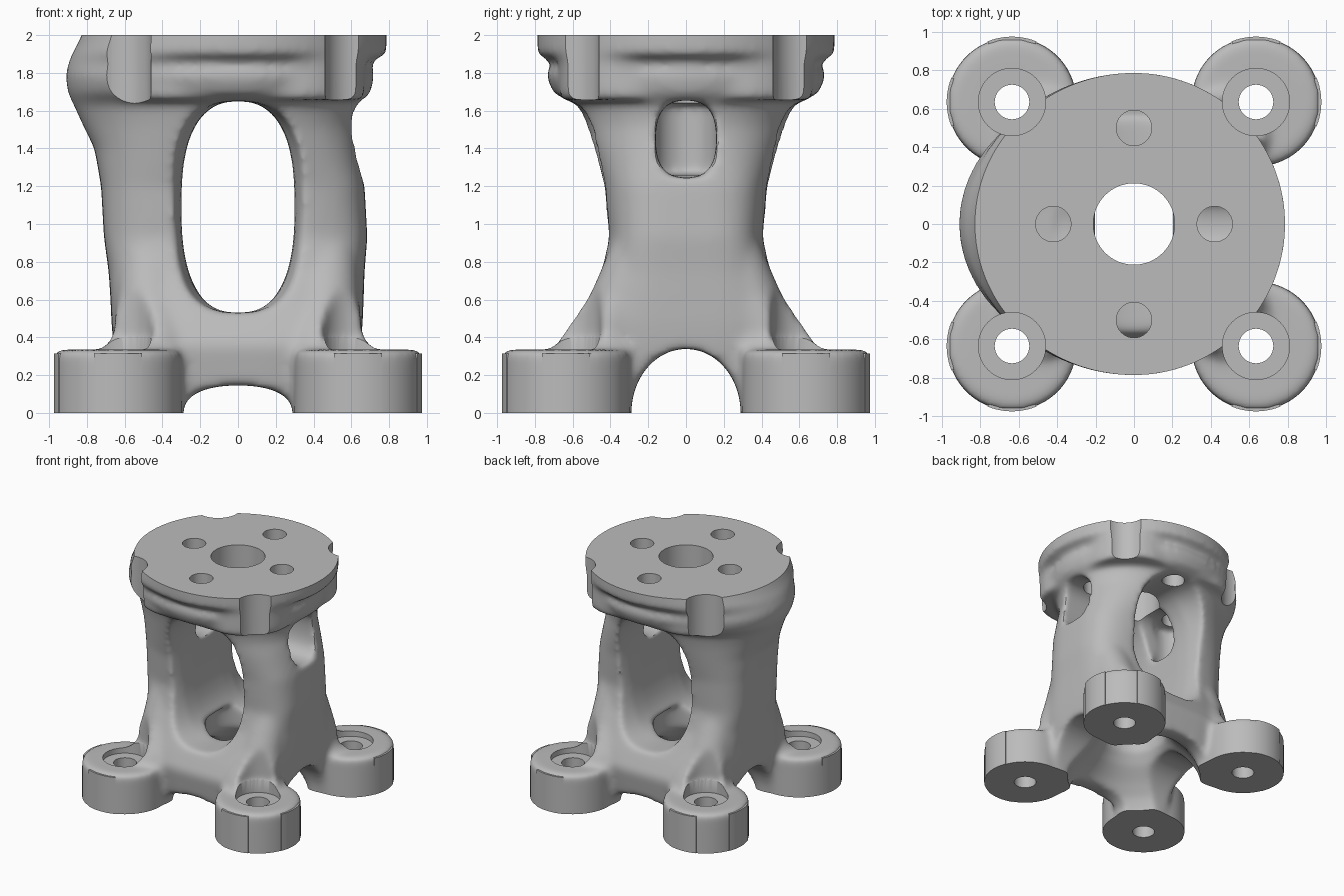
import bpy, bmesh
from math import cos, sin, pi, radians, copysign

old = bpy.data.objects.get("Cube")
if old:
    bpy.data.objects.remove(old)

metal = bpy.data.materials.new("plain grey metal")
metal.use_nodes = True
GREY = (0.5, 0.5, 0.5, 1)
metal.diffuse_color = GREY
metal.node_tree.nodes["Principled BSDF"].inputs["Base Color"].default_value = GREY

FOOT = 0.635
CORNERS = [(sx, sy) for sx in (1, -1) for sy in (1, -1)]


def loft(name, rings):
    """Closed solid through a list of equal-length point rings."""
    bm = bmesh.new()
    loops = [[bm.verts.new(p) for p in ring] for ring in rings]
    count = len(loops[0])
    for a, b in zip(loops, loops[1:]):
        for i in range(count):
            j = (i + 1) % count
            bm.faces.new((a[i], a[j], b[j], b[i]))
    bm.faces.new(loops[0])
    bm.faces.new(loops[-1])
    bmesh.ops.recalc_face_normals(bm, faces=bm.faces)
    mesh = bpy.data.meshes.new(name)
    bm.to_mesh(mesh)
    bm.free()
    ob = bpy.data.objects.new(name, mesh)
    bpy.context.collection.objects.link(ob)
    return ob


def oval(rx, ry, power=2, rx_neg=None, count=64):
    """Superellipse outline, with its own radius on the negative side."""
    pts = []
    for i in range(count):
        c, s = cos(2 * pi * i / count), sin(2 * pi * i / count)
        r = rx if c >= 0 or rx_neg is None else rx_neg
        pts.append((r * copysign(abs(c) ** (2 / power), c),
                    ry * copysign(abs(s) ** (2 / power), s)))
    return pts


def turned(name, stations):
    """Stack of circles, each given as x, y, z, radius."""
    return loft(name, [[(x + u, y + v, z) for u, v in oval(r, r)]
                       for x, y, z, r in stations])


def post(name, x, y, r, z0, z1):
    return turned(name, [(x, y, z0, r), (x, y, z1, r)])


def tunnel(name, axis, half_h, mid_z, power, stations):
    """Horizontal cutter along x or y; stations give position and half width."""
    rings = []
    for t, half_w in stations:
        ring = oval(half_w, half_h, power)
        rings.append([(t, u, mid_z + v) if axis == "x" else (u, t, mid_z + v)
                      for u, v in ring])
    return loft(name, rings)


def apply(ob, kind, **settings):
    mod = ob.modifiers.new(kind, kind)
    for key, value in settings.items():
        setattr(mod, key, value)
    bpy.context.view_layer.objects.active = ob
    bpy.ops.object.modifier_apply(modifier=mod.name)


def combine(ob, tool, operation="DIFFERENCE"):
    apply(ob, "BOOLEAN", object=tool, operation=operation, solver="EXACT")
    bpy.data.objects.remove(tool)


# Main body and flange: height, +x radius, -x radius, y radius, squareness
sections = [
    (-0.10, 0.54, 0.54, 0.54, 3), (0.15, 0.62, 0.62, 0.61, 3.4),
    (0.36, 0.65, 0.66, 0.64, 3.6), (0.48, 0.66, 0.67, 0.585, 4),
    (0.60, 0.665, 0.675, 0.525, 4), (0.75, 0.67, 0.685, 0.455, 4),
    (0.93, 0.685, 0.71, 0.415, 4), (1.20, 0.67, 0.725, 0.445, 3.5),
    (1.40, 0.635, 0.76, 0.51, 2.7), (1.52, 0.625, 0.82, 0.555, 2.2),
    (1.64, 0.645, 0.875, 0.595, 2), (1.69, 0.70, 0.90, 0.70, 2),
    (1.79, 0.725, 0.915, 0.745, 2), (1.86, 0.695, 0.895, 0.705, 2),
    (1.90, 0.79, 0.88, 0.79, 2), (1.95, 0.787, 0.85, 0.787, 2),
    (2.10, 0.787, 0.787, 0.787, 2)]
body = loft("bracket_body", [[(u, v, z) for u, v in oval(xp, y, n, xn)]
                             for z, xp, xn, y, n in sections])

# Flared legs, round feet and lugs below the flange corners
parts = [body]
leg_path = [(0.47, 0.23, 0.90, 0.16), (0.46, 0.33, 0.62, 0.18),
            (0.45, 0.44, 0.42, 0.21), (0.51, 0.51, 0.25, 0.25),
            (0.58, 0.58, 0.10, 0.25)]
for sx, sy in CORNERS:
    parts.append(turned("leg", [(sx * x, sy * y, z, r) for x, y, z, r in leg_path]))
    parts.append(post("foot", sx * FOOT, sy * FOOT, 0.337, -0.1, 0.335))
    parts.append(post("lug", sx * 0.28, sy * 0.28, 0.39, 1.655, 2.1))
bpy.ops.object.select_all(action="DESELECT")
for p in parts:
    p.select_set(True)
bpy.context.view_layer.objects.active = body
bpy.ops.object.join()
apply(body, "REMESH", mode="VOXEL", voxel_size=0.025)

# Organic openings: flared front window, bolt pockets, underside arches and dome
flare = [(-1.2, 0.40), (-0.56, 0.385), (-0.42, 0.34), (-0.32, 0.308), (-0.2, 0.30)]
flare += [(-t, w) for t, w in flare[::-1]]
combine(body, tunnel("front_window", "y", 0.56, 1.09, 2.5, flare))
combine(body, tunnel("side_pocket", "x", 0.205, 1.45, 2.6, [(-0.42, 0.16), (1.2, 0.16)]))
combine(body, post("closed_pocket", -0.42, 0, 0.165, 1.26, 1.64))
combine(body, tunnel("front_arch", "y", 0.145, 0, 2.3, [(-1.2, 0.29), (1.2, 0.29)]))
combine(body, tunnel("side_arch", "x", 0.34, 0, 2, [(-1.2, 0.29), (1.2, 0.29)]))
dome = [(-0.2, 0.56), (0, 0.55), (0.1, 0.51), (0.2, 0.43), (0.3, 0.33),
        (0.4, 0.26), (0.6, 0.26)]
combine(body, turned("dome", [(0, 0, z, r) for z, r in dome]))
for sx, sy in CORNERS:
    combine(body, post("leg_hollow", sx * FOOT, sy * FOOT, 0.185, 0.37, 1.4))

# Blend everything into one smooth casting
apply(body, "REMESH", mode="VOXEL", voxel_size=0.02)
apply(body, "SMOOTH", factor=0.5, iterations=14)

# Crisp soles and flat pads on the feet
for sx, sy in CORNERS:
    combine(body, post("sole", sx * FOOT, sy * FOOT, 0.335, -0.05, 0.05), "UNION")
    for middle in (0 if sx > 0 else 180, 90 * sy):
        arc = [radians(middle + a) for a in range(-22, 23, 4)]
        outline = [(sx * FOOT + r * cos(a), sy * FOOT + r * sin(a))
                   for r, angles in ((0.34, arc), (0.25, arc[::-1])) for a in angles]
        pad = loft("foot_pad", [[(x, y, z) for x, y in outline] for z in (-0.06, 0.315)])
        combine(body, pad, "UNION")

# Flat top and bottom
for z0, z1 in ((2.0, 2.4), (-0.4, 0)):
    combine(body, post("trim", 0, 0, 2, z0, z1))

# Bolt holes and tool clearance
for sx, sy in CORNERS:
    x, y = sx * FOOT, sy * FOOT
    combine(body, post("foot_clearance", x, y, 0.175, 0.29, 2.3))
    combine(body, post("foot_hole", x, y, 0.09, -0.2, 0.4))
combine(body, post("centre_hole", 0, 0, 0.212, 1.3, 2.3))
for x, y in ((0.42, 0), (-0.42, 0), (0, 0.5), (0, -0.5)):
    combine(body, post("top_hole", x, y, 0.092, 1.45, 2.3))

body.data.materials.clear()
body.data.materials.append(metal)
for face in body.data.polygons:
    face.material_index = 0
bpy.ops.object.select_all(action="DESELECT")
body.select_set(True)
bpy.context.view_layer.objects.active = body
bpy.ops.object.shade_smooth_by_angle(angle=radians(35))
